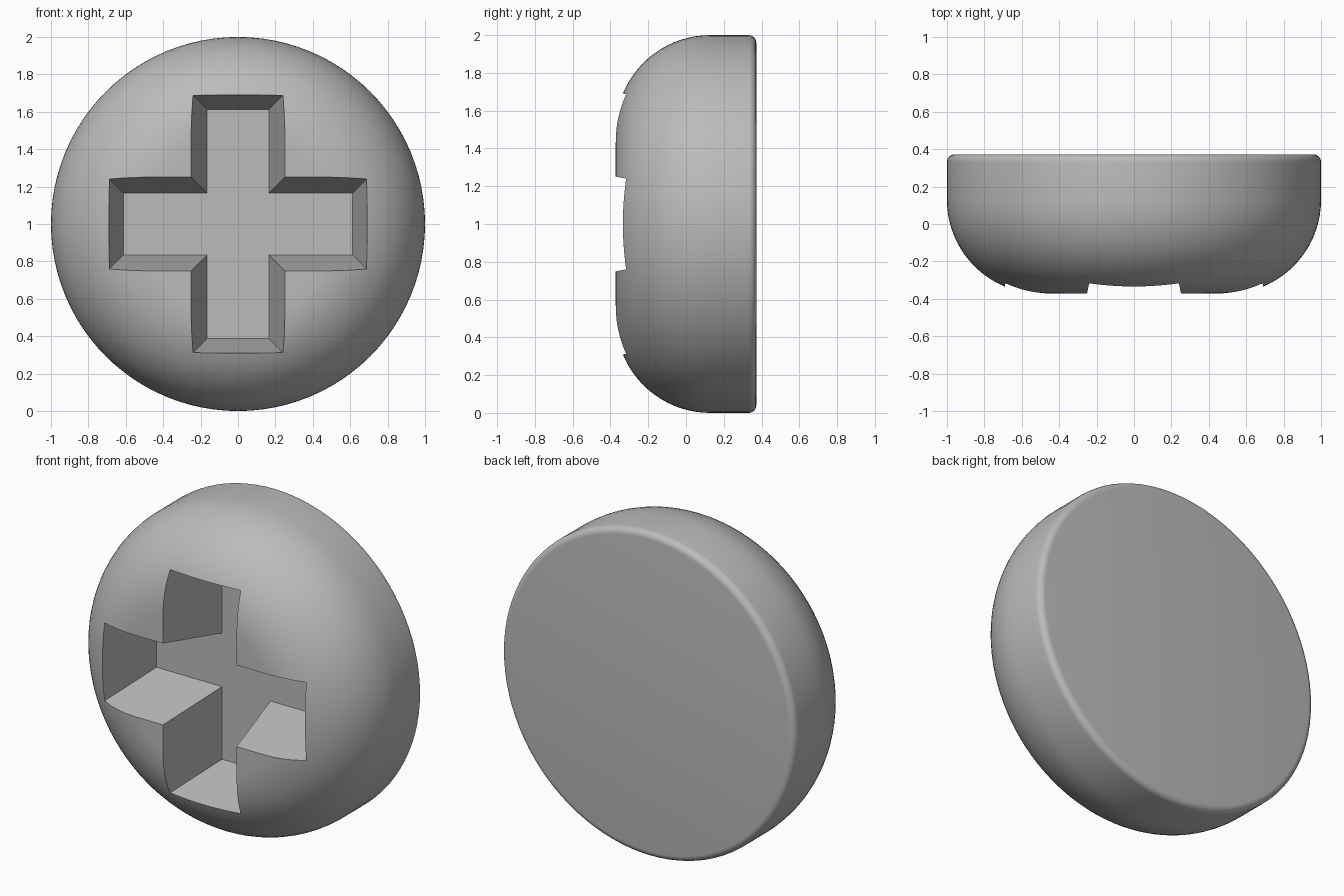
import bpy, bmesh
from math import sin, cos, pi, radians
from mathutils import Matrix, Vector

cube = bpy.data.objects.get("Cube")
if cube:
    bpy.data.objects.remove(cube, do_unlink=True)

FRONT, BACK, MID = -0.372, 0.372, Vector((0, 0, 1))

steel = bpy.data.materials.new("grey steel")
steel.use_nodes = True
grey = (0.5, 0.5, 0.5, 1)
steel.diffuse_color = grey
steel.node_tree.nodes["Principled BSDF"].inputs["Base Color"].default_value = grey


def make_object(name, bm):
    bmesh.ops.recalc_face_normals(bm, faces=bm.faces)
    mesh = bpy.data.meshes.new(name)
    bm.to_mesh(mesh)
    bm.free()
    obj = bpy.data.objects.new(name, mesh)
    bpy.context.collection.objects.link(obj)
    mesh.materials.append(steel)
    return obj


def arc(r, y, radius, start, end, steps):
    """Quarter-round points as (distance from axis, y)."""
    angles = [radians(start + (end - start) * i / steps) for i in range(steps + 1)]
    return [(r + radius * cos(a), y + radius * sin(a)) for a in angles]


# Rounded head: broad front fillet, straight rim, small back fillet
profile = arc(0.5, FRONT + 0.5, 0.5, -90, 0, 20) + arc(0.96, BACK - 0.04, 0.04, 0, 90, 6)
SEGMENTS = 96
bm = bmesh.new()
rings = []
for r, y in profile:
    rings.append([bm.verts.new(MID + Vector((r * cos(a), y, r * sin(a))))
                  for a in (2 * pi * i / SEGMENTS for i in range(SEGMENTS))])
for lower, upper in zip(rings, rings[1:]):
    for i in range(SEGMENTS):
        j = (i + 1) % SEGMENTS
        bm.faces.new((lower[i], lower[j], upper[j], upper[i]))
bm.faces.new(rings[0])
bm.faces.new(rings[-1])
head = make_object("screw_head", bm)


# Tapered cross recess: one arm's three corners turned four times
def cross_ring(bm, w, l, y):
    ring = []
    for k in range(4):
        turn = Matrix.Rotation(k * pi / 2, 3, 'Y')
        ring += [bm.verts.new(MID + turn @ Vector(p))
                 for p in ((l, y, w), (l, y, -w), (w, y, -w))]
    return ring


bm = bmesh.new()
floor_y, front_y, draft = 0.08, -0.5, 0.19
spread = draft * (floor_y - front_y)
floor = cross_ring(bm, 0.165, 0.612, floor_y)
mouth = cross_ring(bm, 0.165 + spread, 0.612 + spread, front_y)
for i in range(12):
    j = (i + 1) % 12
    bm.faces.new((floor[i], floor[j], mouth[j], mouth[i]))
bm.faces.new(floor)
bm.faces.new(mouth)
cutter = make_object("cross_cutter", bm)
cutter.hide_render = True

# Cut the recess, then drop the helper
cut = head.modifiers.new("cross_recess", 'BOOLEAN')
cut.operation = 'DIFFERENCE'
cut.solver = 'EXACT'
cut.object = cutter
bpy.ops.object.select_all(action='DESELECT')
head.select_set(True)
bpy.context.view_layer.objects.active = head
bpy.ops.object.modifier_apply(modifier=cut.name)
bpy.data.objects.remove(cutter, do_unlink=True)
bpy.ops.object.shade_smooth_by_angle(angle=radians(30))
